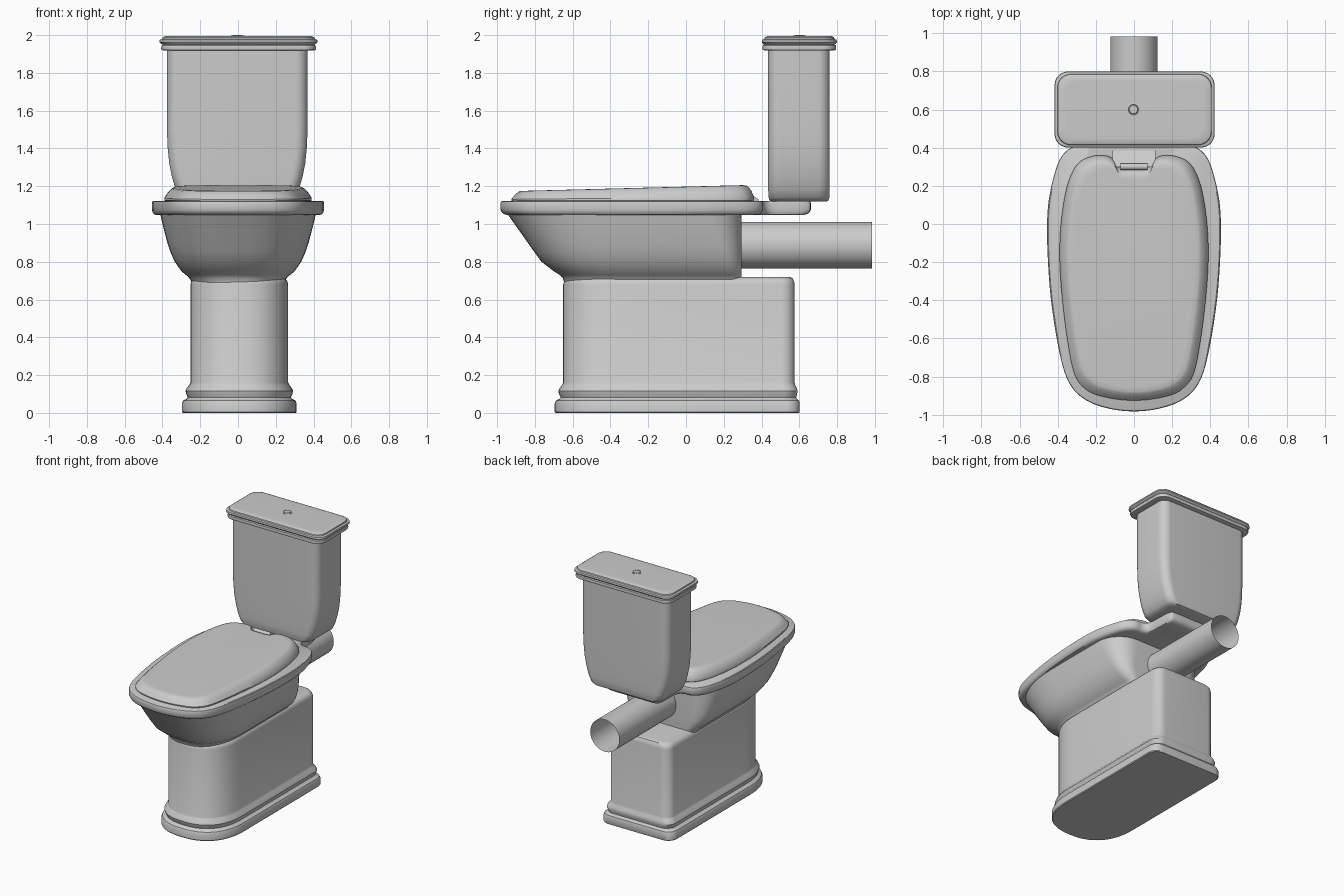
import bpy, bmesh, math
from mathutils import Vector

if "Cube" in bpy.data.objects:
    bpy.data.objects.remove(bpy.data.objects["Cube"])


def loft(name, rings, caps=True):
    """Skin a stack of closed rings that share one point count."""
    bm = bmesh.new()
    vs = [[bm.verts.new(p) for p in r] for r in rings]
    n = len(vs[0])
    for a, b in zip(vs, vs[1:]):
        for i in range(n):
            j = (i + 1) % n
            bm.faces.new((a[i], a[j], b[j], b[i]))
    if caps:
        bm.faces.new(vs[0][::-1])
        bm.faces.new(vs[-1])
    bmesh.ops.recalc_face_normals(bm, faces=bm.faces)
    me = bpy.data.meshes.new(name)
    bm.to_mesh(me)
    bm.free()
    ob = bpy.data.objects.new(name, me)
    bpy.context.collection.objects.link(ob)
    bpy.ops.object.select_all(action='DESELECT')
    ob.select_set(True)
    bpy.context.view_layer.objects.active = ob
    bpy.ops.object.shade_smooth_by_angle(angle=math.radians(35))
    return ob


def arc(cx, cy, r, a0, a1, n=8):
    return [(cx + r * math.cos(math.radians(a0 + (a1 - a0) * i / n)),
             cy + r * math.sin(math.radians(a0 + (a1 - a0) * i / n))) for i in range(n + 1)]


def rrect(cx, cy, hx, hy, r, z):
    """Rounded rectangle ring."""
    x, y = hx - r, hy - r
    pts = (arc(cx + x, cy + y, r, 0, 90) + arc(cx - x, cy + y, r, 90, 180)
           + arc(cx - x, cy - y, r, 180, 270) + arc(cx + x, cy - y, r, 270, 360))
    return [(px, py, z) for px, py in pts]


def bay(cx, w, yf, yc, yb, r, z, n=2.4):
    """Ring with a bulging front and a square back with round corners."""
    pts = arc(w - r, yb - r, r, 0, 90) + arc(r - w, yb - r, r, 90, 180)
    for i in range(33):
        t = math.pi * i / 32
        c, s = math.cos(t), abs(math.sin(t))
        pts.append((-w * math.copysign(abs(c) ** (2 / n), c), yc + (yf - yc) * s ** (2 / n)))
    return [(cx + x, y, z) for x, y in pts]


def smooth_outline(half, sub=5):
    """Mirror a half outline and round it with a closed spline."""
    p = [Vector(q) for q in half + [(-x, y) for x, y in half[-2:0:-1]]]
    out, n = [], len(p)
    for i in range(n):
        a, b, c, d = p[i - 1], p[i], p[(i + 1) % n], p[(i + 2) % n]
        for k in range(sub):
            t = k / sub
            out.append(0.5 * (2 * b + (c - a) * t + (2 * a - 5 * b + 4 * c - d) * t * t
                              + (3 * b - a - 3 * c + d) * t ** 3))
    return out


def scaled(outline, cy, sx, sy, z, slope=0):
    """Outline scaled about (0, cy), optionally tilted along y."""
    return [(x * sx, cy + (y - cy) * sy, z + slope * (cy + (y - cy) * sy + 0.3)) for x, y in outline]


# pedestal with moulded plinth: (outward offset, height)
ped = [(.04, 0), (.045, .006), (.045, .05), (.038, .066), (.02, .074), (.014, .082), (.022, .1),
       (.026, .115), (.02, .13), (.006, .148), (0, .16), (0, .68), (-.006, .7), (-.02, .714), (-.045, .72)]
loft("pedestal", [bay(.007, .259 + o, -.65 - o, -.35, .575 + o * .6, .07, z) for o, z in ped])

# flaring bowl: (half width, front y, back corner radius, height)
bowl = [(.245, -.645, .06, .69), (.258, -.652, .06, .715), (.275, -.668, .07, .73), (.3, -.7, .08, .75),
        (.335, -.765, .1, .8), (.357, -.802, .12, .85), (.374, -.837, .14, .9), (.4, -.908, .18, 1.0),
        (.414, -.95, .2, 1.06)]
loft("bowl", [bay(0, w, yf, -.3, .295, r, z, 2.6) for w, yf, r, z in bowl])

# rim slab with cistern platform
rim = smooth_outline([(0, -.982), (.12, -.97), (.24, -.93), (.33, -.85), (.385, -.7), (.435, -.4),
                      (.455, -.1), (.45, .1), (.42, .25), (.385, .345), (.33, .4), (.26, .41),
                      (.225, .45), (.22, .55), (.21, .64), (.17, .66), (0, .66)])
loft("rim", [scaled(rim, -.2, s, s, z) for s, z in
             [(.94, 1.047), (.97, 1.05), (.99, 1.06), (1, 1.075), (1, 1.11), (.996, 1.118), (.985, 1.122)]])

# sloping lid with hinge notch
lid = smooth_outline([(0, -.925), (.13, -.912), (.24, -.875), (.31, -.79), (.35, -.6), (.38, -.35),
                      (.39, -.15), (.38, .03), (.35, .2), (.3, .31), (.23, .352), (.16, .36),
                      (.115, .345), (.085, .305), (0, .3)])
loft("lid", [scaled(lid, -.28, *s) for s in
             [(.99, .995, 1.12), (1, 1, 1.125), (1, 1, 1.137, .01), (.95, .975, 1.165, .022),
              (.9, .945, 1.184, .026), (.87, .93, 1.189, .026), (.8, .89, 1.19, .026)]])

# hinge wedge and hinge bar
wedge = [(.3, 1.11), (.3, 1.175), (.325, 1.17), (.385, 1.13), (.385, 1.11)]
loft("hinge", [[(x, y, z) for y, z in wedge] for x in (-.112, .112)])
loft("hinge_bar", [[(x, y, z) for y, z in arc(.3, 1.187, .018, 0, 337.5, 15)] for x in (-.07, .07)])

# cistern: (half width, half depth, height)
tank = [(.25, .145, 1.118), (.285, .156, 1.124), (.305, .161, 1.14), (.327, .163, 1.185), (.346, .163, 1.25),
        (.36, .163, 1.32), (.369, .163, 1.41), (.372, .163, 1.5), (.372, .163, 1.925)]
loft("cistern", [rrect(-.004, .598, hx, hy, .06, z) for hx, hy, z in tank])

# stepped cistern lid
cap = [(.395, .182, 1.918), (.408, .193, 1.922), (.41, .195, 1.93), (.408, .193, 1.945), (.4, .186, 1.95),
       (.412, .194, 1.955), (.419, .199, 1.963), (.417, .197, 1.975), (.404, .186, 1.979),
       (.402, .184, 1.988), (.39, .172, 1.994), (.36, .15, 1.995)]
loft("cistern_lid", [rrect(.003, .6, hx, hy, .07, z) for hx, hy, z in cap])

# flush button
loft("flush_button", [[(x - .003, y, z) for x, y in arc(0, .6, r, 0, 345, 23)]
                      for r, z in [(.034, 1.985), (.034, 1.997), (.027, 1.999), (.025, 1.996), (.022, 2.0), (.012, 2.0)]])

# open waste pipe
loft("waste_pipe", [[(x, y, z) for x, z in arc(0, .888, .123, 0, 352.5, 47)] for y in (.28, .984)], caps=False)
